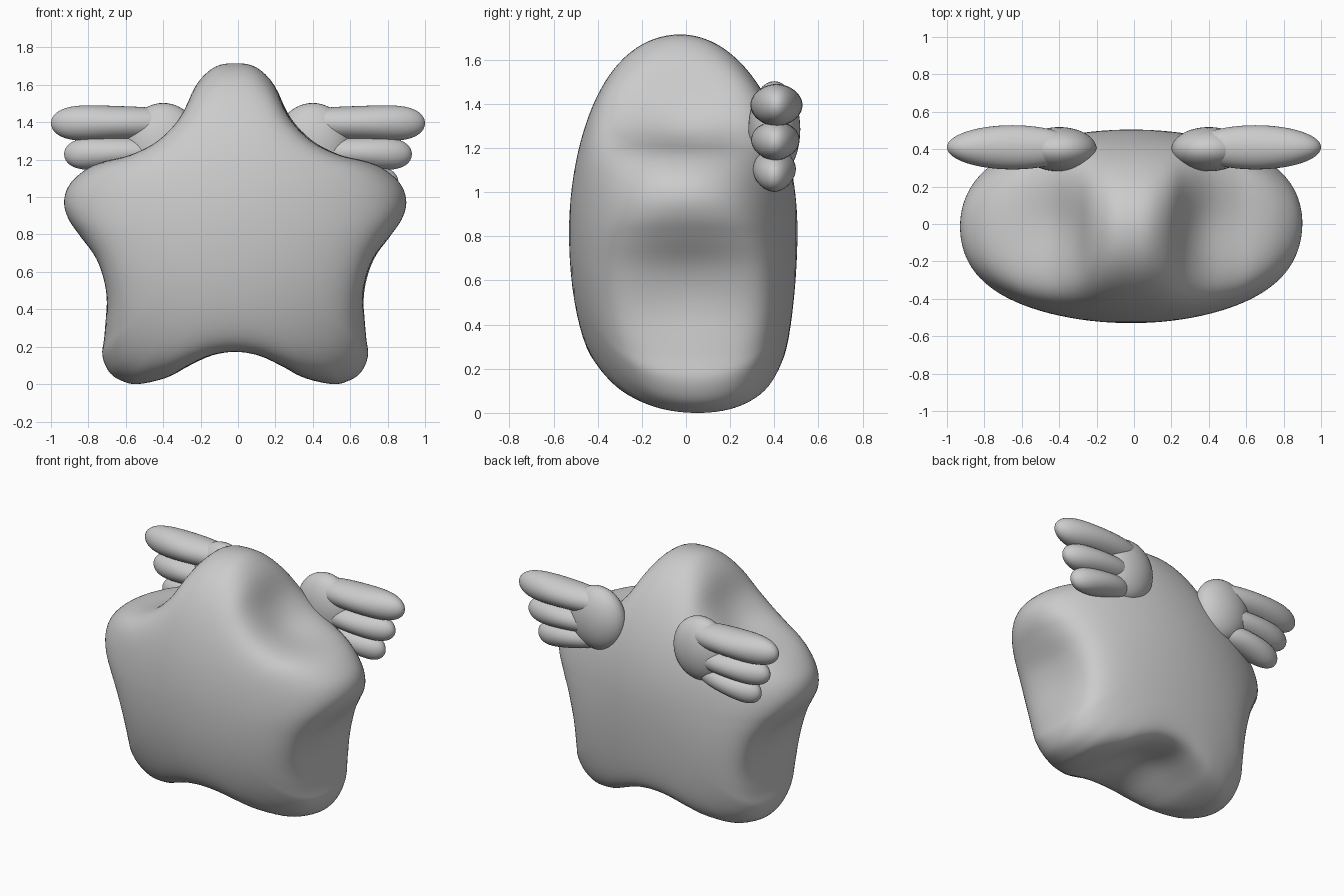
import bpy, bmesh
from math import sin, cos, pi, radians, exp
from mathutils import Vector, Matrix

if "Cube" in bpy.data.objects:
    bpy.data.objects.remove(bpy.data.objects["Cube"])


def finish(bm, name):
    bmesh.ops.recalc_face_normals(bm, faces=bm.faces)
    me = bpy.data.meshes.new(name)
    bm.to_mesh(me)
    bm.free()
    me.shade_smooth()
    ob = bpy.data.objects.new(name, me)
    bpy.context.collection.objects.link(ob)
    return ob


def catmull(a, b, c, d, t):
    return 0.5 * (2 * b + (c - a) * t + (2 * a - 5 * b + 4 * c - d) * t * t
                  + (3 * b - a - 3 * c + d) * t ** 3)


# Half of the star outline (x from the star's axis, z), top to bottom
AXIS, CZ, K = -0.015, 0.82, 7
half = [(0, 1.715), (.11, 1.695), (.21, 1.60), (.305, 1.435), (.42, 1.315),
        (.56, 1.24), (.70, 1.195), (.81, 1.14), (.89, 1.06), (.915, .97),
        (.89, .88), (.825, .785), (.75, .665), (.705, .53), (.69, .40),
        (.70, .25), (.71, .15), (.67, .06), (.60, .015), (.52, .0),
        (.38, .03), (.26, .085), (.13, .142), (0, .162)]
loop = [Vector(p) for p in half] + [Vector((-x, z)) for x, z in half[-2:0:-1]]
n = len(loop)
outline = [catmull(loop[i - 1], loop[i], loop[(i + 1) % n], loop[(i + 2) % n], k / 4)
           for i in range(n) for k in range(4)]


# Puffy body: an egg softly cut by the star outline, with dents in the valleys
def body_point(p, f, s):
    d = p - Vector((0, CZ))
    r = d.length
    d /= r
    egg = 1.0 - 0.09 * d.y + (0.03 * d.y ** 2 if d.y < 0 else 0)
    egg = max(egg, r + 0.012)
    cut = (r ** -K - egg ** -K) ** (-1 / K)
    cut -= 0.22 * max(0, 0.83 - r) * exp(-(s / 0.4) ** 2)
    rad = ((f * egg) ** -K + cut ** -K) ** (-1 / K)
    lean = (0.025 if d.y > 0 else 0.055) * -d.y * rad / 0.85
    y = s * (0.53 if s < 0 else 0.505) + lean * (1 - s ** 4)
    return (AXIS + d.x * rad + 0.01 * s * f, y, CZ + d.y * rad)


bm = bmesh.new()
RINGS = 56
rings = []
for j in range(1, RINGS):
    phi = -pi / 2 + pi * j / RINGS
    rings.append([bm.verts.new(body_point(p, cos(phi), sin(phi))) for p in outline])
m = len(outline)
for a, b in zip(rings, rings[1:]):
    for i in range(m):
        bm.faces.new((a[i], a[(i + 1) % m], b[(i + 1) % m], b[i]))
for ring, y in ((rings[0], -0.53), (rings[-1], 0.505)):
    pole = bm.verts.new((AXIS, y, CZ))
    for i in range(m):
        bm.faces.new((ring[i], ring[(i + 1) % m], pole))
finish(bm, "star_body")


# Rounded wing lobe; feathers are blunt and a little fuller towards the tip
def lobe(name, centre, size, tilt, side, feather=True):
    bm = bmesh.new()
    bmesh.ops.create_uvsphere(bm, u_segments=40, v_segments=28, radius=1,
                              matrix=Matrix.Rotation(pi / 2, 4, 'Y'))
    rot = Matrix.Rotation(radians(tilt), 3, 'Y')
    for v in bm.verts:
        if feather:
            v.co.z *= (1 + v.co.x ** 2) ** 0.5 * (0.92 + 0.12 * v.co.x)
        p = rot @ Vector([c * k for c, k in zip(v.co, size)]) + Vector(centre)
        v.co = (p.x * side, p.y, p.z)
    finish(bm, name)


for side, tag in ((1, "right"), (-1, "left")):
    lobe(tag + "_wing_base", (.40, .40, 1.285), (.20, .118, .218), 0, side, False)
    lobe(tag + "_upper_feather", (.65, .41, 1.395), (.35, .118, .1), 0, side)
    lobe(tag + "_middle_feather", (.64, .405, 1.237), (.29, .11, .092), 2, side)
    lobe(tag + "_lower_feather", (.62, .40, 1.105), (.24, .098, .088), 9, side)
